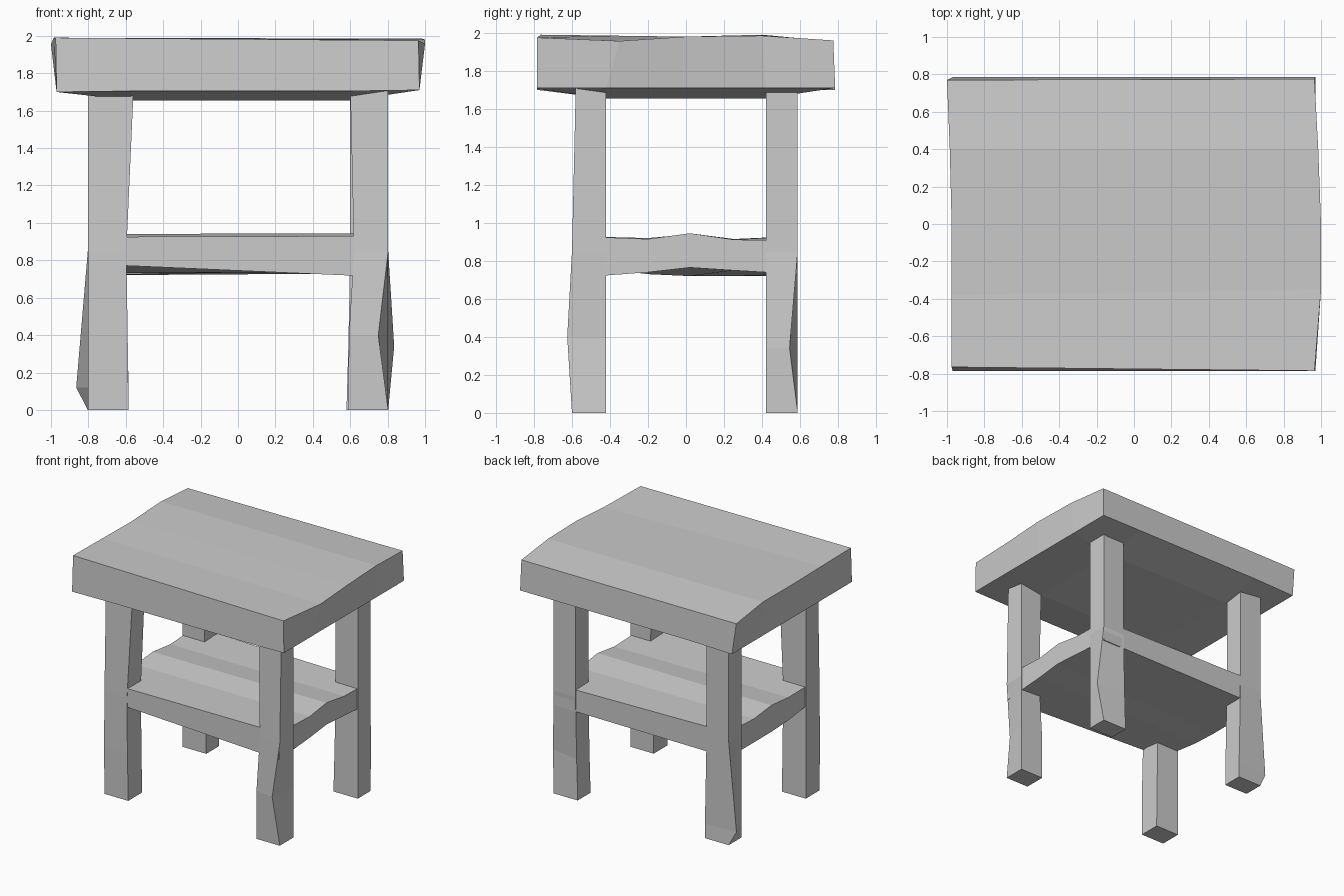
import bpy, bmesh


def loft(name, rings):
    """Join equal-sized point rings into a closed, flat-shaded solid."""
    bm = bmesh.new()
    loops = [[bm.verts.new(p) for p in ring] for ring in rings]
    n = len(loops[0])
    for a, b in zip(loops, loops[1:]):
        for i in range(n):
            j = (i + 1) % n
            bm.faces.new((a[i], a[j], b[j], b[i]))
    bm.faces.new(loops[0])
    bm.faces.new(loops[-1])
    bmesh.ops.recalc_face_normals(bm, faces=bm.faces)
    mesh = bpy.data.meshes.new(name)
    bm.to_mesh(mesh)
    bm.free()
    obj = bpy.data.objects.new(name, mesh)
    bpy.context.collection.objects.link(obj)
    return obj


# Table top: wavy slab, y sections with sagging underside
# (y bottom, y top left, y top right, x left, x right, z left, z right, inner underside z)
top_sections = [
    (-0.785, -0.765, -0.785, -0.975, 0.965, 1.99, 1.975, 1.705),
    (-0.42, -0.38, -0.35, -0.975, 1.0, 1.985, 1.957, 1.655),
    (0.0, 0.0, 0.0, -0.975, 1.0, 1.98, 1.98, 1.655),
    (0.42, 0.40, 0.40, -0.985, 0.985, 1.99, 1.985, 1.655),
    (0.785, 0.77, 0.775, -1.0, 0.965, 1.955, 1.96, 1.71),
]
loft("table_top", [
    [(-0.97, yb, 1.70), (-0.57, yb, zi), (0.6, yb, zi), (0.97, yb, 1.71),
     (xr, yr, zr), (xl, yl, zl)]
    for yb, yl, yr, xl, xr, zl, zr, zi in top_sections])

# Shelf: wavy board flush with the outer leg faces
# (y, top left, top right, bottom left, bottom right)
shelf_sections = [
    (-0.597, 0.925, 0.93, 0.78, 0.71),
    (-0.2, 0.92, 0.915, 0.73, 0.74),
    (0.02, 0.94, 0.945, 0.72, 0.765),
    (0.25, 0.915, 0.912, 0.72, 0.75),
    (0.585, 0.93, 0.905, 0.72, 0.73),
]
loft("shelf", [
    [(-0.797, y, bl), (0.797, y, br), (0.797, y, tr), (-0.797, y, tl)]
    for y, tl, tr, bl, br in shelf_sections])


# Legs: square posts with one chipped outer corner
# z levels, outer x, inner x per level, and the outer-corner knock (x, y)
def leg(name, sx, sy, levels, inner_x, outer_y, knock=None):
    rings = []
    for i, (z, xi, yo) in enumerate(zip(levels, inner_x, outer_y)):
        xo, yi = 0.803, 0.42
        cx, cy = knock if knock and i == 1 else (xo, yo)
        ring = [(cx, cy), (xi, yo), (xi, yi), (xo, yi)]
        rings.append([(sx * x, sy * y, z) for x, y in ring])
    loft(name, rings)


leg("front_left_leg", -1, -1, (0, 0.4, 0.85, 1.72),
    (0.585, 0.59, 0.597, 0.558), (0.6, 0.605, 0.6, 0.58))
leg("front_right_leg", 1, -1, (0, 0.4, 0.85, 1.72),
    (0.59, 0.593, 0.62, 0.60), (0.6, 0.605, 0.6, 0.58), (0.75, 0.625))
leg("back_left_leg", -1, 1, (0, 0.12, 0.85, 1.72),
    (0.585, 0.585, 0.60, 0.60), (0.588, 0.588, 0.588, 0.588), (0.865, 0.575))
leg("back_right_leg", 1, 1, (0, 0.34, 0.85, 1.72),
    (0.58, 0.59, 0.60, 0.60), (0.588, 0.588, 0.588, 0.588), (0.835, 0.545))
